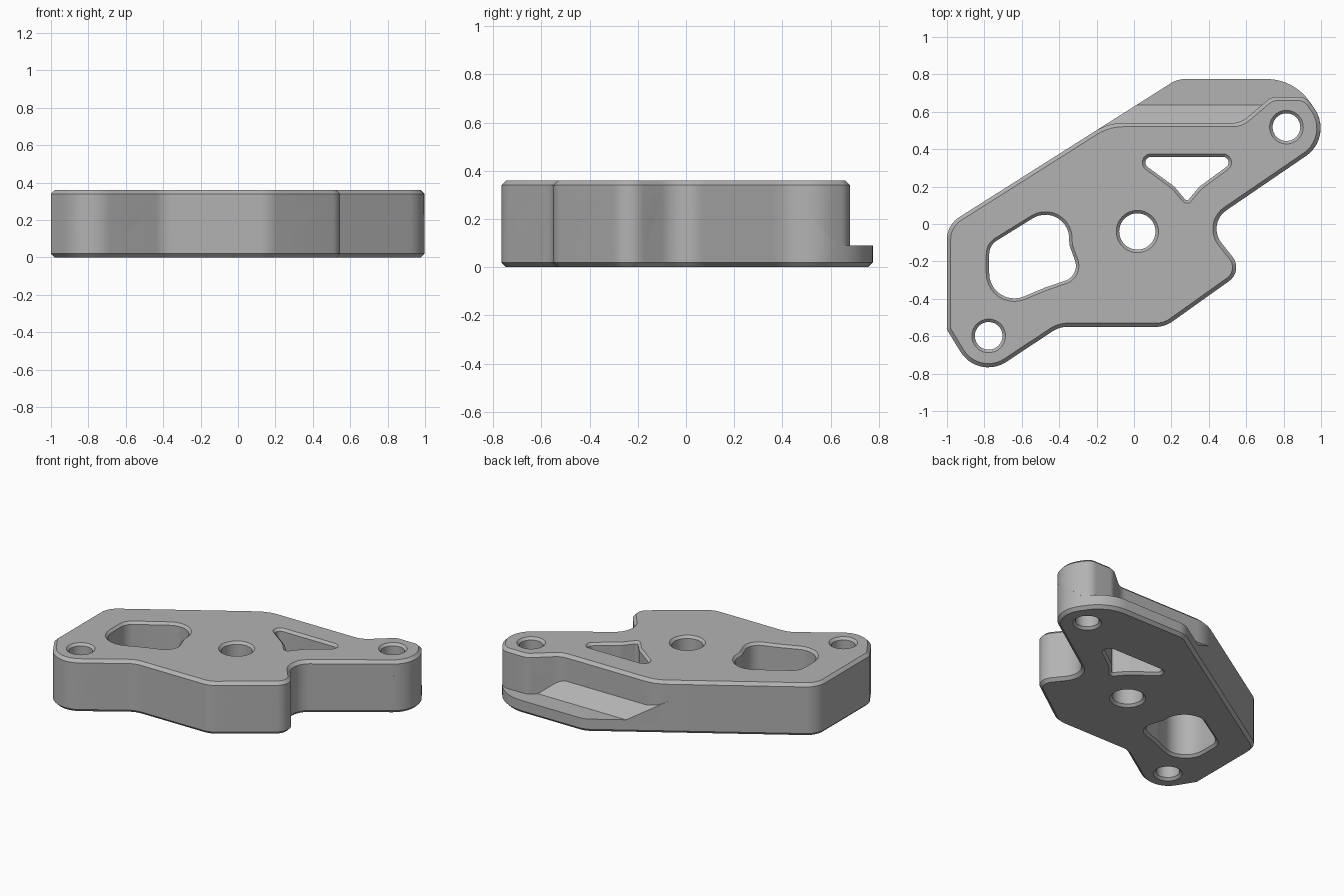
import bpy
import bmesh
import math
from mathutils import Vector

cube = bpy.data.objects.get("Cube")
if cube:
    bpy.data.objects.remove(cube, do_unlink=True)

HEIGHT = 0.36
CHAMFER = 0.02
LEDGE = 0.09

metal = bpy.data.materials.new("grey metal")
metal.use_nodes = True
colour = (0.45, 0.45, 0.45, 1)
metal.diffuse_color = colour
metal.node_tree.nodes["Principled BSDF"].inputs["Base Color"].default_value = colour


def rounded(corners, steps=10):
    """Counter-clockwise (x, y, radius) corners -> list of (point, outward normal)."""
    result = []
    for i, (x, y, r) in enumerate(corners):
        p = Vector((x, y))
        d1 = (p - Vector(corners[i - 1][:2])).normalized()
        d2 = (Vector(corners[(i + 1) % len(corners)][:2]) - p).normalized()
        turn = math.atan2(d1.x * d2.y - d1.y * d2.x, d1.dot(d2))
        side = math.copysign(r, turn)
        n1 = Vector((d1.y, -d1.x))
        centre = p - d1 * r * math.tan(abs(turn) / 2) - n1 * side
        start = math.atan2(n1.y, n1.x)
        for k in range(steps + 1):
            a = start + turn * k / steps
            n = Vector((math.cos(a), math.sin(a)))
            result.append((centre + n * side, n))
    return result


def finish(name, bm):
    bmesh.ops.remove_doubles(bm, verts=bm.verts, dist=1e-5)
    bmesh.ops.recalc_face_normals(bm, faces=bm.faces)
    mesh = bpy.data.meshes.new(name)
    bm.to_mesh(mesh)
    bm.free()
    mesh.materials.append(metal)
    obj = bpy.data.objects.new(name, mesh)
    bpy.context.collection.objects.link(obj)
    return obj


def loft(name, corners, levels):
    """Stack one rounded outline at several (z, inset) levels."""
    bm = bmesh.new()
    outline = rounded(corners)
    rings = []
    for z, inset in levels:
        rings.append([bm.verts.new((*(p - n * inset), z)) for p, n in outline])
    count = len(outline)
    for low, high in zip(rings, rings[1:]):
        for i in range(count):
            j = (i + 1) % count
            bm.faces.new((low[i], low[j], high[j], high[i]))
    bm.faces.new(rings[0][::-1])
    bm.faces.new(rings[-1])
    return finish(name, bm)


def combine(target, other, operation):
    mod = target.modifiers.new(operation, 'BOOLEAN')
    mod.operation = operation
    mod.solver = 'EXACT'
    mod.object = other
    bpy.ops.object.select_all(action='DESELECT')
    bpy.context.view_layer.objects.active = target
    target.select_set(True)
    bpy.ops.object.modifier_apply(modifier=mod.name)
    bpy.data.objects.remove(other, do_unlink=True)


def diagonal(y):
    """X position on the long slanted back edge."""
    return (y - 0.628) / 0.633


# Outline shared by the lower ledge and the upper body
shared = [
    (-1, -0.005, 0.14), (-1, -0.565, 0.05), (-0.834, -0.838, 0.175),
    (-0.40, -0.55, 0.15), (0.165, -0.55, 0.15), (0.586, -0.25, 0.09),
    (0.387, 0, 0.12), (1.068, 0.465, 0.18),
]
ledge_back = [(0.857, 0.775, 0.28), (diagonal(0.775), 0.775, 0.15)]
body_back = [
    (0.92, 0.68, 0.08), (0.735, 0.68, 0.08),
    (0.57, 0.54, 0.12), (diagonal(0.54), 0.54, 0.28),
]

# Lower slab, trimmed to a flat ledge with a ramp
bracket = loft("bracket_plate", shared + ledge_back,
               [(0, CHAMFER), (CHAMFER, 0), (HEIGHT, 0)])
trim_profile = [(1, LEDGE), (0.635, LEDGE), (0.455, 0.26), (-1, 0.26), (-1, 1), (1, 1)]
bm = bmesh.new()
face = bm.faces.new([bm.verts.new((-2, y, z)) for y, z in trim_profile])
moved = bmesh.ops.extrude_face_region(bm, geom=[face])["geom"]
bmesh.ops.translate(bm, vec=(4, 0, 0),
                    verts=[v for v in moved if isinstance(v, bmesh.types.BMVert)])
combine(bracket, finish("ledge_trim", bm), 'DIFFERENCE')

# Upper body with chamfered rim
body = loft("upper_body", shared + body_back,
            [(0.05, 0), (HEIGHT - CHAMFER, 0), (HEIGHT, CHAMFER)])
combine(bracket, body, 'UNION')


def circle(x, y, r):
    return [(x - r, y - r, r), (x + r, y - r, r), (x + r, y + r, r), (x - r, y + r, r)]


# Bolt holes and lightening pockets, chamfered at both ends
holes = {
    "front_bolt_hole": circle(-0.777, -0.598, 0.09),
    "back_bolt_hole": circle(0.815, 0.518, 0.09),
    "centre_hole": circle(0.018, -0.04, 0.113),
    "triangle_pocket": [
        (-0.05, 0.375, 0.046), (0.205, 0.188, 0.1), (0.283, 0.095, 0.03),
        (0.361, 0.188, 0.1), (0.616, 0.375, 0.046)],
    "large_pocket": [
        (-0.79, -0.105, 0.1), (-0.79, -0.49, 0.15), (-0.47, -0.355, 0.2),
        (-0.265, -0.285, 0.1), (-0.33, -0.11, 0.1), (-0.335, 0.177, 0.143)],
}
over, rim = 0.004, 0.016
for name, corners in holes.items():
    cutter = loft(name, corners, [(-over, -over), (rim, rim),
                                  (HEIGHT - rim, rim), (HEIGHT + over, -over)])
    combine(bracket, cutter, 'DIFFERENCE')

bracket.select_set(True)
bpy.context.view_layer.objects.active = bracket
bpy.ops.object.shade_smooth_by_angle(angle=math.radians(30))
